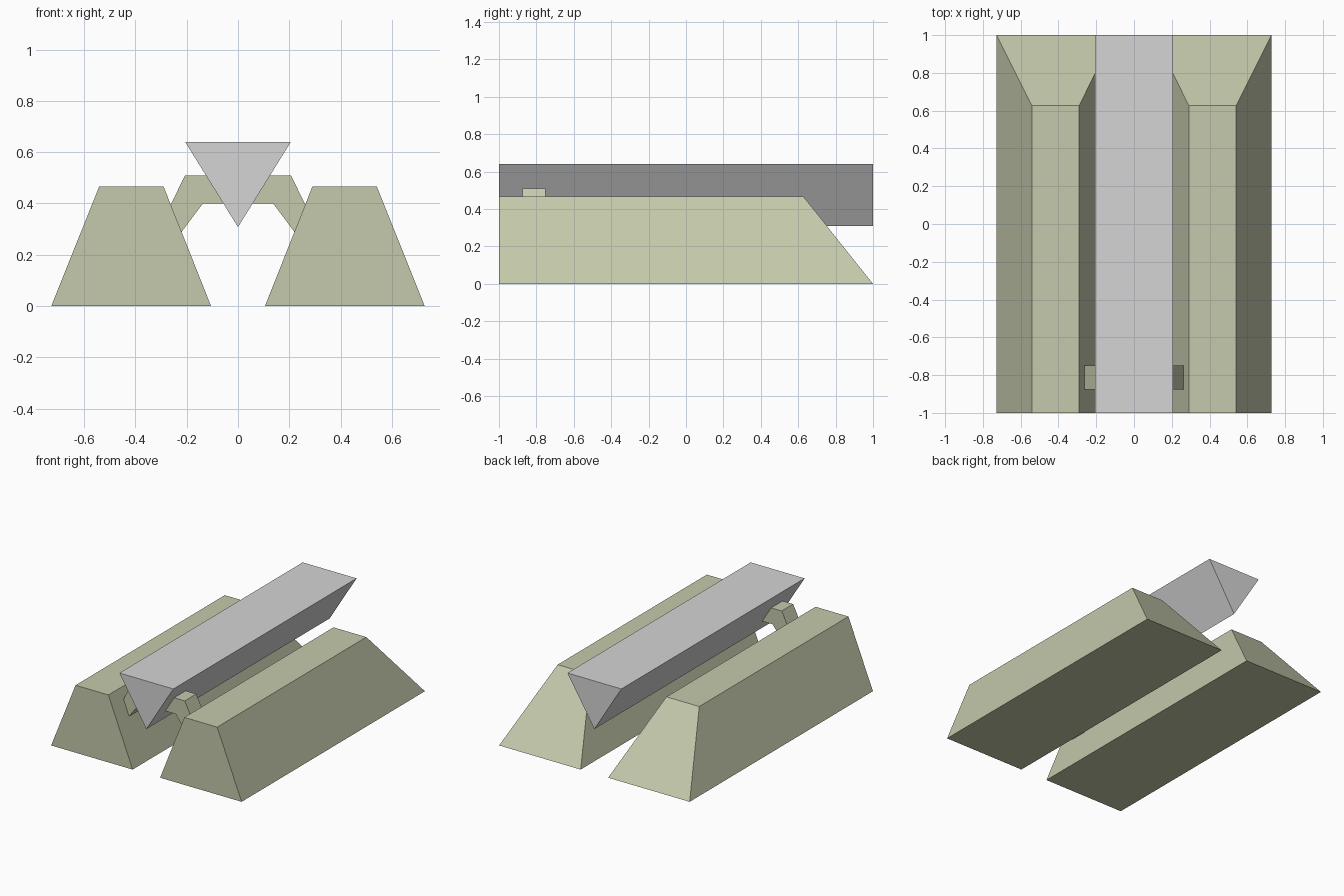
import bpy
import bmesh

default = bpy.data.objects.get("Cube")
if default:
    bpy.data.objects.remove(default, do_unlink=True)


def make_material(name, colour):
    mat = bpy.data.materials.new(name)
    mat.use_nodes = True
    mat.diffuse_color = (*colour, 1)
    mat.node_tree.nodes["Principled BSDF"].inputs["Base Color"].default_value = (*colour, 1)
    return mat


olive = make_material("pale olive", (0.558, 0.591, 0.413))
grey = make_material("light grey", (0.665, 0.66, 0.665))


def loft(name, profile, y_front, back_y, mat, mirrored=False):
    """Extrude an x-z profile along y; back_y gives the rear y for each height."""
    side = -1 if mirrored else 1
    bm = bmesh.new()
    front = [bm.verts.new((side * x, y_front, z)) for x, z in profile]
    back = [bm.verts.new((side * x, back_y(z), z)) for x, z in profile]
    bm.faces.new(front)
    bm.faces.new(back[::-1])
    for i in range(len(profile)):
        j = (i + 1) % len(profile)
        bm.faces.new((front[i], back[i], back[j], front[j]))
    bmesh.ops.recalc_face_normals(bm, faces=bm.faces)
    mesh = bpy.data.meshes.new(name)
    bm.to_mesh(mesh)
    bm.free()
    mesh.materials.append(mat)
    obj = bpy.data.objects.new(name, mesh)
    bpy.context.collection.objects.link(obj)
    return obj


# Side blocks: trapezoid section, upright front, sloping back
block_top = 0.466
block_profile = [(0.105, 0), (0.728, 0), (0.541, block_top), (0.29, block_top)]


def sloped_back(z):
    return 1 - 0.372 * z / block_top


loft("left_block", block_profile, -1, sloped_back, olive)
loft("right_block", block_profile, -1, sloped_back, olive, mirrored=True)

# Central triangular beam, point downwards
loft("centre_beam", [(-0.206, 0.64), (0, 0.308), (0.206, 0.64)], -1, lambda z: 1, grey)

# Arched bracket joining the blocks through the beam
half = [(0.137, 0.4), (0.234, 0.27), (0.275, 0.37), (0.206, 0.51)]
arch = half + [(-x, z) for x, z in reversed(half)]
loft("bracket", arch, -0.875, lambda z: -0.75, olive)
